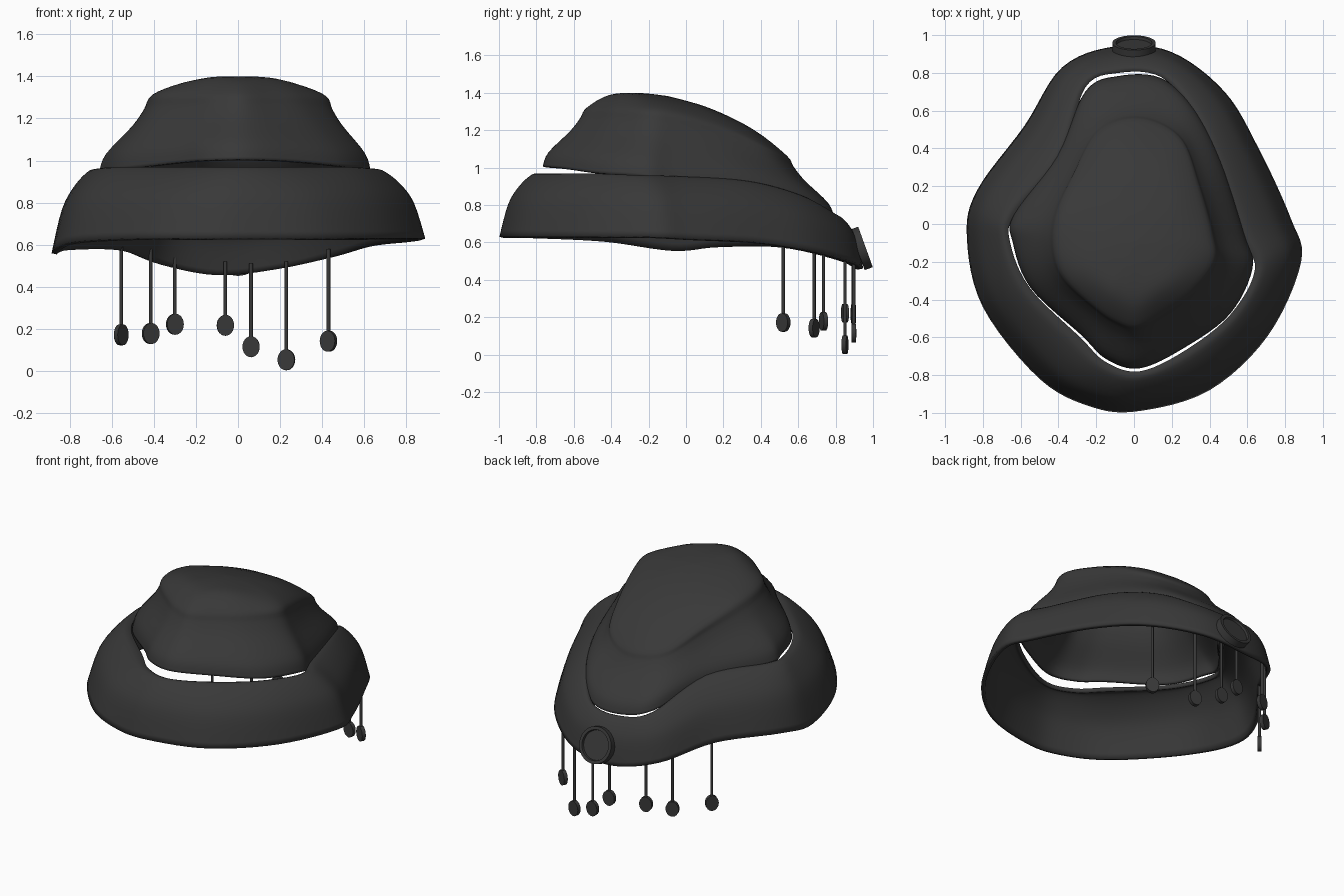
import bpy, bmesh, math
from mathutils import Vector, Matrix

if "Cube" in bpy.data.objects:
    bpy.data.objects.remove(bpy.data.objects["Cube"])

mat = bpy.data.materials.new("dark_felt")
mat.diffuse_color = (0.04, 0.04, 0.04, 1)
mat.use_nodes = True
mat.node_tree.nodes["Principled BSDF"].inputs["Base Color"].default_value = mat.diffuse_color


def finish(name, bm, angle=40):
    me = bpy.data.meshes.new(name)
    bm.to_mesh(me)
    bm.free()
    ob = bpy.data.objects.new(name, me)
    bpy.context.collection.objects.link(ob)
    me.materials.append(mat)
    bpy.ops.object.select_all(action='DESELECT')
    ob.select_set(True)
    bpy.context.view_layer.objects.active = ob
    bpy.ops.object.shade_smooth_by_angle(angle=math.radians(angle))
    return ob


def spline(pts, steps, closed):
    """Smooth curve through the points."""
    n, out = len(pts), []
    get = (lambda i: pts[i % n]) if closed else (lambda i: pts[max(0, min(n - 1, i))])
    for i in range(n if closed else n - 1):
        a, b, c, d = (get(i + k) for k in (-1, 0, 1, 2))
        for s in range(steps):
            t = s / steps
            out.append(0.5 * (2 * b + (c - a) * t + (2 * a - 5 * b + 4 * c - d) * t * t
                              + (3 * b - a - 3 * c + d) * t ** 3))
    return out if closed else out + [pts[-1]]


def loft(name, rings, thickness, tip=None):
    """Smooth shell through closed control rings, optionally closed at the top."""
    rings = [spline(r, 6, True) for r in rings]
    cols = [spline([r[i] for r in rings] + ([tip] if tip else []), 4, False)
            for i in range(len(rings[0]))]
    bm = bmesh.new()
    vs = [[bm.verts.new(p) for p in c] for c in cols]
    for i in range(len(vs)):
        a, b = vs[i], vs[(i + 1) % len(vs)]
        for j in range(len(a) - 1):
            bm.faces.new((a[j], b[j], b[j + 1], a[j + 1]))
    if tip:
        bmesh.ops.remove_doubles(bm, verts=[c[-1] for c in vs], dist=1e-4)
    ob = finish(name, bm)
    mod = ob.modifiers.new("thickness", 'SOLIDIFY')
    mod.thickness = thickness
    mod.offset = -1
    return ob


def blend(lo, hi, h, v):
    return [Vector((a.x + (b.x - a.x) * h, a.y + (b.y - a.y) * h, a.z + (b.z - a.z) * v))
            for a, b in zip(lo, hi)]


V = lambda pts: [Vector(p) for p in pts]

# matching control outlines: brim bottom edge, brim opening, crown shoulder
outer = V([(.03, -.99, .63), (.4, -.88, .63), (.71, -.59, .63), (.885, -.2, .63),
           (.83, .03, .62), (.66, .4, .6), (.48, .7, .55), (.2, .91, .49),
           (-.1, .94, .46), (-.38, .83, .51), (-.58, .52, .58), (-.83, .18, .58),
           (-.885, -.07, .56), (-.8, -.44, .61), (-.5, -.82, .63), (-.22, -.97, .63)])
hole = V([(.03, -.78, .965), (.27, -.67, .965), (.51, -.48, .965), (.64, -.24, .955),
          (.56, -.05, .95), (.43, .32, .925), (.30, .60, .85), (.14, .78, .75),
          (-.08, .80, .735), (-.26, .72, .78), (-.38, .34, .92), (-.63, .05, .95),
          (-.655, -.1, .955), (-.55, -.34, .965), (-.285, -.6, .965), (-.15, -.73, .965)])
shoulder = V([(.02, -.53, 1.32), (.15, -.46, 1.32), (.29, -.36, 1.32), (.41, -.2, 1.31),
              (.40, -.05, 1.29), (.33, .2, 1.22), (.25, .42, 1.12), (.1, .52, 1.07),
              (-.06, .53, 1.07), (-.2, .45, 1.10), (-.31, .25, 1.2), (-.39, .06, 1.28),
              (-.41, -.12, 1.31), (-.36, -.28, 1.32), (-.2, -.43, 1.32), (-.09, -.5, 1.32)])

# turned-down brim
brim_profile = [(0, 0), (.22, .53), (.5, .82), (.82, 1), (1, .99)]
loft("brim", [blend(outer, hole, h, v) for h, v in brim_profile], 0.025)

# crown: front edge lifted clear of the brim, waist tucked under it
base = V([(p.x * .98, p.y * .98, p.z + .085 * max(0, -p.y - .3)) for p in hole])
for i, out in ((2, .01), (4, .04), (5, .05), (6, .04), (7, .01), (10, .05), (11, .02), (13, .01)):
    side = Vector((base[i].x, base[i].y, 0)).normalized()
    base[i] += side * out - Vector((0, 0, .8 * out))


def top_ring(k):
    ring = []
    for p in shoulder:
        x, y = p.x * k, -.1 + (p.y + .1) * k
        d = y + .3
        ring.append(Vector((x, y, 1.4 - (.45 if d > 0 else 1) * d * d - .4 * x * x)))
    return ring


crown_profile = [(0, 0), (.13, .24), (.62, .6), (.85, .82), (1, 1)]
loft("crown", [blend(base, shoulder, h, v) for h, v in crown_profile]
     + [top_ring(.72), top_ring(.35)], 0.02, Vector((0, -.1, 1.383)))

# round badge with raised rim
bm = bmesh.new()
bmesh.ops.create_cone(bm, cap_ends=True, segments=40, radius1=.115, radius2=.115, depth=.046)
bm.faces.ensure_lookup_table()
face = max(bm.faces, key=lambda f: f.calc_center_median().z)
bmesh.ops.inset_region(bm, faces=[face], thickness=.02)
bmesh.ops.inset_region(bm, faces=[face], thickness=.003, depth=-.015)
turn = Vector((0, .94, .34)).to_track_quat('Z', 'Y').to_matrix().to_4x4()
bmesh.ops.transform(bm, matrix=Matrix.Translation((0, .938, .568)) @ turn, verts=bm.verts)
finish("badge", bm)

# hanging cords with oval discs: x, y, cord top, disc centre, outward heading
pendants = [(-.555, .52, .62, .172, 140), (-.415, .735, .58, .178, 110), (-.30, .85, .54, .222, 105),
            (-.06, .895, .52, .217, 94), (.062, .897, .51, .115, 88), (.23, .85, .52, .053, 80),
            (.43, .685, .58, .142, 62)]
for n, (x, y, top, z, heading) in enumerate(pendants, 1):
    bm = bmesh.new()
    bmesh.ops.create_cone(bm, cap_ends=True, segments=10, radius1=.009, radius2=.009,
                          depth=top - z, matrix=Matrix.Translation((x, y, (top + z) / 2)))
    finish(f"cord_{n}", bm)
    bm = bmesh.new()
    bmesh.ops.create_cone(bm, cap_ends=True, segments=24, radius1=1, radius2=1, depth=.024)
    bmesh.ops.bevel(bm, geom=[e for e in bm.edges if len(e.link_faces) == 2 and
                              max(len(f.verts) for f in e.link_faces) > 4],
                    offset=.005, segments=1, affect='EDGES')
    shape = (Matrix.Translation((x, y, z)) @ Matrix.Rotation(math.radians(heading + 90), 4, 'Z')
             @ Matrix.Rotation(math.pi / 2, 4, 'X') @ Matrix.Diagonal((.041, .05, 1, 1)))
    bmesh.ops.transform(bm, matrix=shape, verts=bm.verts)
    finish(f"disc_{n}", bm)
